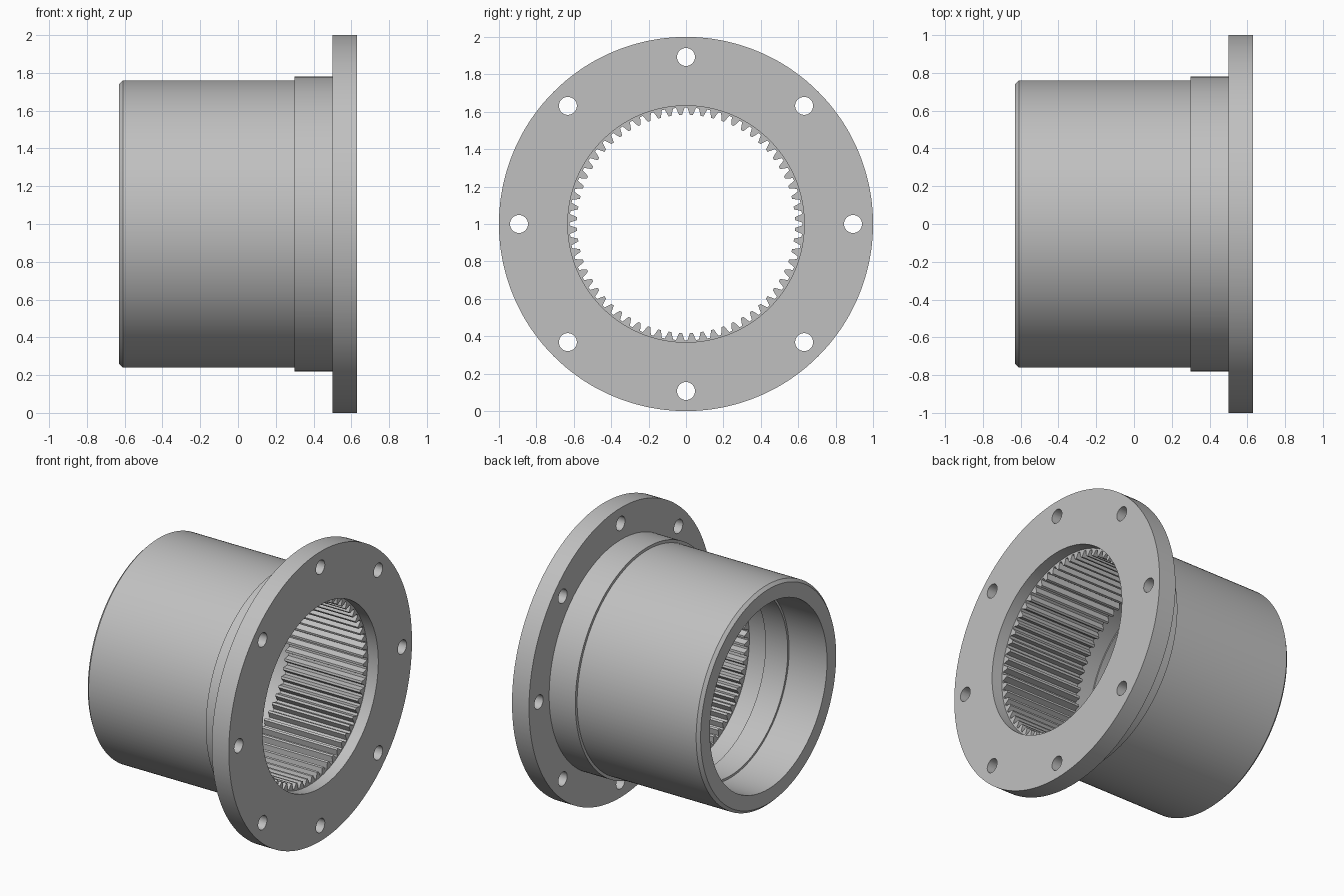
import bpy, bmesh, math
from mathutils import Matrix

if "Cube" in bpy.data.objects:
    bpy.data.objects.remove(bpy.data.objects["Cube"])

TEETH = 64
ROOT, TIP = 0.622, 0.583
# one tooth pitch: (fraction of pitch, is at tooth tip)
PITCH = [(0, 0), (0.13, 0), (0.37, 1), (0.5, 1), (0.63, 1), (0.87, 0)]

steel = bpy.data.materials.new("steel_grey")
steel.use_nodes = True
grey = (0.53, 0.53, 0.53, 1)
steel.diffuse_color = grey
steel.node_tree.nodes["Principled BSDF"].inputs["Base Color"].default_value = grey


def make_object(name, bm):
    bmesh.ops.recalc_face_normals(bm, faces=bm.faces)
    mesh = bpy.data.meshes.new(name)
    bm.to_mesh(mesh)
    bm.free()
    mesh.materials.append(steel)
    obj = bpy.data.objects.new(name, mesh)
    bpy.context.collection.objects.link(obj)
    return obj


# closed section revolved about the x axis; "gear" marks toothed rings
SECTION = [
    (0.63, 1.0), (0.5, 1.0), (0.5, 0.78), (0.3, 0.78), (0.3, 0.76),
    (-0.61, 0.76), (-0.63, 0.74), (-0.63, 0.64), (-0.34, 0.64),
    (-0.34, 0.625), (-0.17, 0.625), (-0.17, 0.635), (-0.04, 0.635),
    (-0.04, "gear"), (0.55, "gear"), (0.55, 0.632), (0.63, 0.632),
]
bm = bmesh.new()
rings = []
for x, r in SECTION:
    ring = []
    for tooth in range(TEETH):
        for frac, at_tip in PITCH:
            a = (tooth + frac) * math.tau / TEETH
            rad = (TIP if at_tip else ROOT) if r == "gear" else r
            ring.append(bm.verts.new((x, rad * math.cos(a), 1 + rad * math.sin(a))))
    rings.append(ring)
for i, ring in enumerate(rings):
    nxt = rings[(i + 1) % len(rings)]
    for j in range(len(ring)):
        k = (j + 1) % len(ring)
        bm.faces.new((ring[j], ring[k], nxt[k], nxt[j]))
housing = make_object("flanged_ring_gear", bm)

# bolt holes through the flange
bm = bmesh.new()
for i in range(8):
    a = i * math.tau / 8
    place = Matrix.Translation((0.565, 0.893 * math.cos(a), 1 + 0.893 * math.sin(a)))
    bmesh.ops.create_cone(bm, cap_ends=True, segments=32, radius1=0.048, radius2=0.048,
                          depth=0.3, matrix=place @ Matrix.Rotation(math.pi / 2, 4, "Y"))
cutter = make_object("bolt_hole_cutter", bm)
cutter.hide_render = True

cut = housing.modifiers.new("bolt_holes", "BOOLEAN")
cut.operation = "DIFFERENCE"
cut.solver = "EXACT"
cut.object = cutter
bpy.ops.object.select_all(action="DESELECT")
bpy.context.view_layer.objects.active = housing
housing.select_set(True)
bpy.ops.object.modifier_apply(modifier=cut.name)
bpy.data.objects.remove(cutter)
bpy.ops.object.shade_smooth_by_angle(angle=math.radians(25))
